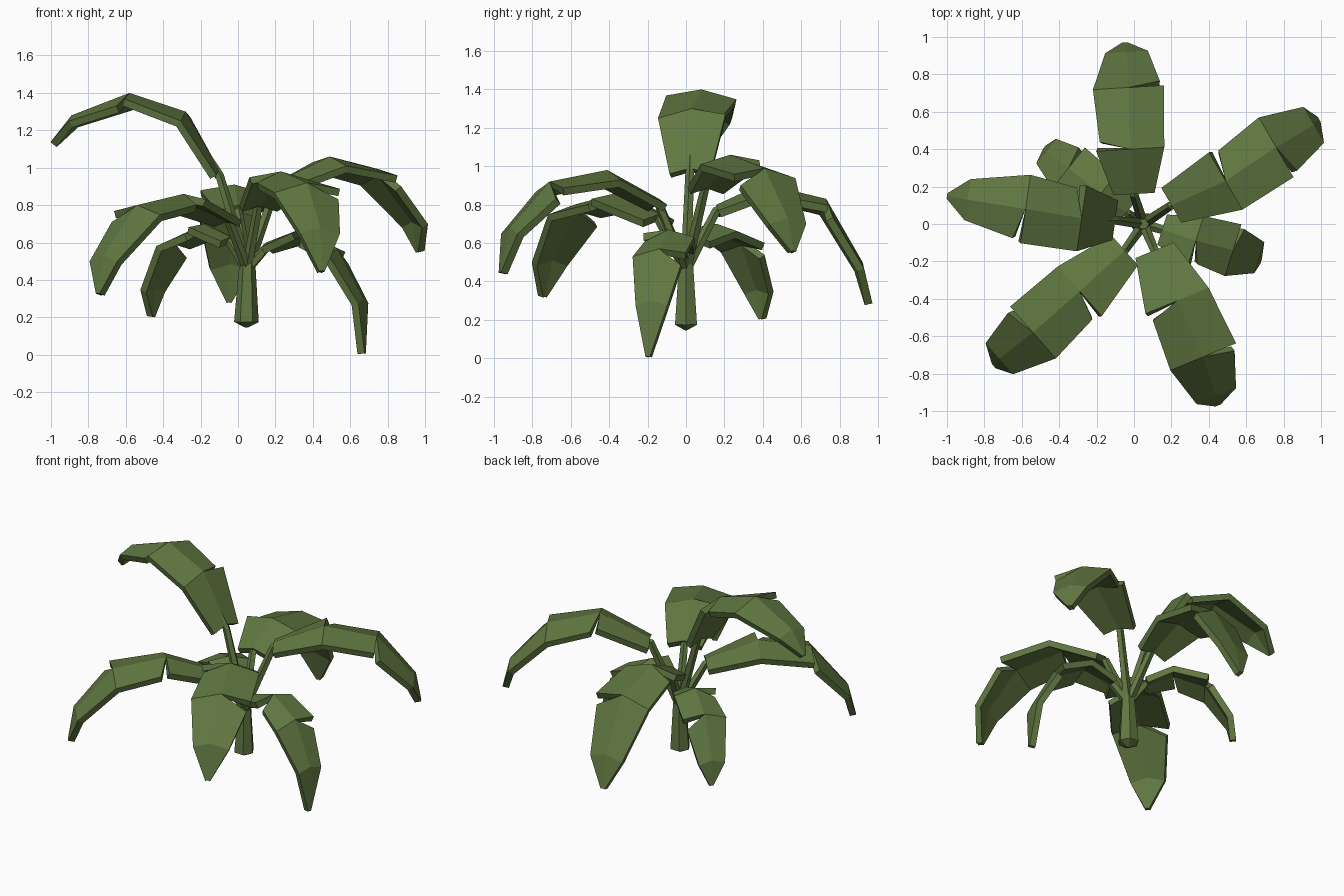
import bpy, bmesh
from mathutils import Vector

if "Cube" in bpy.data.objects:
    bpy.data.objects.remove(bpy.data.objects["Cube"])

green = bpy.data.materials.new("leaf green")
green.diffuse_color = (0.118, 0.185, 0.053, 1)
green.use_nodes = True
green.node_tree.nodes["Principled BSDF"].inputs["Base Color"].default_value = green.diffuse_color
HUB = Vector((0.05, 0.0, 0.46))


def make_object(name, bm):
    mesh = bpy.data.meshes.new(name)
    bm.to_mesh(mesh)
    bm.free()
    mesh.materials.append(green)
    obj = bpy.data.objects.new(name, mesh)
    bpy.context.collection.objects.link(obj)
    return obj


def tube(name, rings, sides):
    """Low-sided solid through (centre, radius) rings."""
    bm = bmesh.new()
    axis = (rings[-1][0] - rings[0][0]).normalized()
    q = axis.to_track_quat('Z', 'Y')
    loops = []
    for centre, r in rings:
        circle = bmesh.ops.create_circle(bm, segments=sides, radius=r)["verts"]
        for v in circle:
            v.co = centre + q @ v.co
        loops.append(circle)
    for a, b in zip(loops, loops[1:]):
        for i in range(sides):
            j = (i + 1) % sides
            bm.faces.new((a[i], a[j], b[j], b[i]))
    bm.faces.new(loops[0][::-1])
    bm.faces.new(loops[-1])
    bmesh.ops.recalc_face_normals(bm, faces=bm.faces)
    return make_object(name, bm)


def leaf(name, width, flip, points):
    """Drooping blade of folded segments, split at alternate edges, on a stem."""
    pts = [Vector(p) for p in points]
    along = pts[-1] - pts[0]
    along.z = 0
    right = along.normalized().cross(Vector((0, 0, 1)))
    ratios = (0.58, 0.96, 1.0, 0.6, 0.08)
    bm = bmesh.new()
    for i in range(4):
        step = (pts[i + 1] - pts[i]).normalized()
        for side in (-1, 1):
            edge = []
            for k in (i, i + 1):
                w = width * ratios[k]
                p = pts[k] + right * side * w - Vector((0, 0, 0.28 * w))
                # split the blade edge on one side of each fold
                if (k == 1 and side == -flip) or (k == 2 and side == flip):
                    if k == i:
                        p += step * 0.05 - right * side * 0.02
                    else:
                        p += Vector((0, 0, 0.02))
                edge.append(bm.verts.new(p))
            m0, m1 = bm.verts.new(pts[i]), bm.verts.new(pts[i + 1])
            quad = (edge[0], m0, m1, edge[1])
            bm.faces.new(quad if side < 0 else quad[::-1])
    bmesh.ops.remove_doubles(bm, verts=bm.verts, dist=0.0005)
    obj = make_object(name + "_leaf", bm)
    solid = obj.modifiers.new("thickness", 'SOLIDIFY')
    solid.thickness = 0.04
    solid.offset = -1
    # stem from the trunk to just under the blade
    under = Vector((0, 0, -0.03))
    tube(name + "_stem", [(HUB, 0.03), (pts[0] + under, 0.024),
                          (pts[0].lerp(pts[1], 0.3) + under, 0.018)], 5)


# trunk with a blunt pointed foot
tube("trunk", [(Vector((0.045, 0, 0.145)), 0.006), (Vector((0.045, 0, 0.175)), 0.066),
               (Vector((0.05, 0, 0.5)), 0.042), (Vector((0.05, 0, 0.58)), 0.03)], 6)

# leaves: base, two folds, shoulder, tip
leaf("upper_left", 0.185, -1, [(-0.10, 0.02, 0.99), (-0.28, 0.03, 1.30), (-0.58, 0.08, 1.40),
                               (-0.89, 0.13, 1.28), (-1.0, 0.15, 1.14)])
leaf("back", 0.19, 1, [(0.0, 0.16, 0.80), (-0.02, 0.40, 0.91), (-0.03, 0.73, 0.83),
                       (-0.04, 0.92, 0.50), (-0.05, 0.97, 0.29)])
leaf("back_right", 0.185, 1, [(0.20, 0.10, 0.92), (0.49, 0.23, 1.06), (0.76, 0.41, 0.99),
                              (0.96, 0.53, 0.73), (0.99, 0.56, 0.56)])
leaf("right", 0.145, -1, [(0.15, -0.03, 0.60), (0.33, -0.09, 0.67), (0.53, -0.14, 0.57),
                          (0.67, -0.18, 0.30), (0.68, -0.20, 0.01)])
leaf("front_right", 0.19, -1, [(0.11, -0.14, 0.83), (0.23, -0.41, 0.98), (0.37, -0.71, 0.92),
                               (0.44, -0.92, 0.68), (0.45, -0.97, 0.45)])
leaf("front_left", 0.185, 1, [(-0.05, -0.14, 0.75), (-0.29, -0.36, 0.86), (-0.54, -0.58, 0.80),
                              (-0.72, -0.72, 0.53), (-0.75, -0.76, 0.33)])
leaf("back_left", 0.14, 1, [(-0.04, 0.06, 0.63), (-0.18, 0.16, 0.70), (-0.35, 0.30, 0.62),
                            (-0.47, 0.39, 0.37), (-0.48, 0.41, 0.21)])
